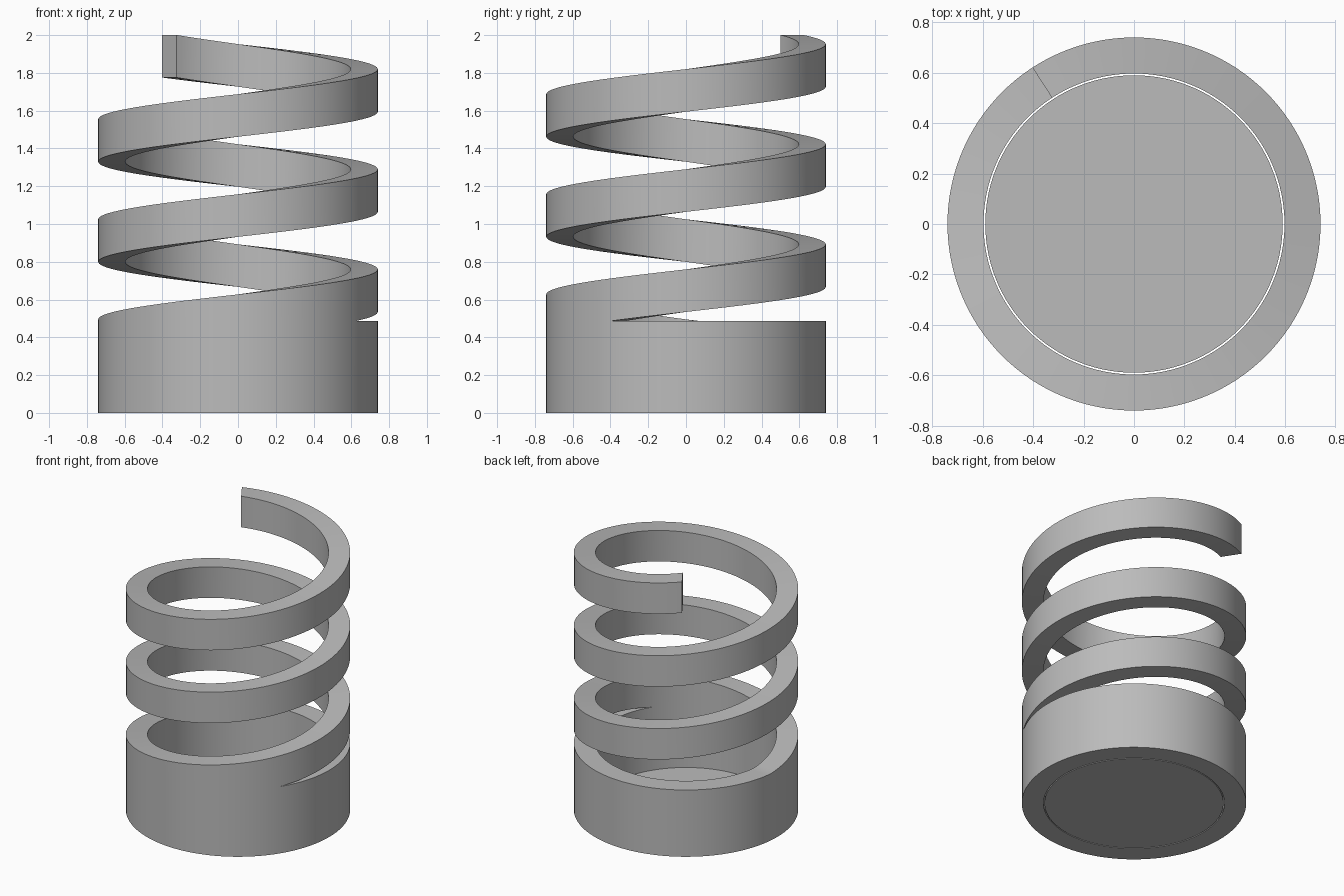
import bpy, bmesh
from math import sin, cos, radians, pi

cube = bpy.data.objects.get("Cube")
if cube:
    bpy.data.objects.remove(cube, do_unlink=True)

OUTER, INNER = 0.74, 0.597      # wall radii
BASE_TOP = 0.486                # flat rim of the base
SEGMENTS = 120                  # sides per turn
PITCH = 0.53                    # rise per turn
RISE = PITCH / SEGMENTS
STEPS = 343                     # coil length in segments
BURIED = 51                     # segments where the coil still rests on the base
START = radians(-186)

grey = bpy.data.materials.new("plain grey")
grey.use_nodes = True
colour = (0.5, 0.5, 0.5, 1)
grey.diffuse_color = colour
grey.node_tree.nodes["Principled BSDF"].inputs["Base Color"].default_value = colour


def finish(bm, name):
    """Turn a bmesh into a smooth-shaded grey object."""
    bmesh.ops.recalc_face_normals(bm, faces=bm.faces)
    mesh = bpy.data.meshes.new(name)
    bm.to_mesh(mesh)
    bm.free()
    mesh.materials.append(grey)
    obj = bpy.data.objects.new(name, mesh)
    bpy.context.collection.objects.link(obj)
    bpy.ops.object.select_all(action='DESELECT')
    obj.select_set(True)
    bpy.context.view_layer.objects.active = obj
    bpy.ops.object.shade_smooth_by_angle(angle=radians(30))
    return obj


bm = bmesh.new()
cache = {}


def vert(i, radius, z):
    """Shared vertex at an angular step, radius and height."""
    key = (i % SEGMENTS, radius, round(z, 5))
    if key not in cache:
        a = START + 2 * pi * i / SEGMENTS
        cache[key] = bm.verts.new((radius * cos(a), radius * sin(a), z))
    return cache[key]


def face(*verts):
    unique = list(dict.fromkeys(verts))
    if len(unique) > 2:
        bm.faces.new(unique)


def section(i, low, high):
    """Corners of the wall's cross-section, in order round it."""
    return [vert(i, OUTER, low), vert(i, OUTER, high),
            vert(i, INNER, high), vert(i, INNER, low)]


def join(s, t, skip=()):
    """Skin two sections; sides are outer, top, inner, bottom."""
    for k in range(4):
        if k not in skip:
            n = (k + 1) % 4
            face(s[k], s[n], t[n], t[k])


# Base ring, left open where the coil grows out of it
for i in range(SEGMENTS):
    join(section(i, 0, BASE_TOP), section(i + 1, 0, BASE_TOP),
         skip=(1,) if i < BURIED else ())


# Rising coil, its underside held at the rim until it lifts free
def coil_section(i):
    return section(i, BASE_TOP + RISE * max(0, i - BURIED), BASE_TOP + RISE * i)


for i in range(STEPS):
    join(coil_section(i), coil_section(i + 1), skip=(3,) if i < BURIED else ())
face(*coil_section(STEPS))

# Remove the seam between base and coil on the flush walls
seam = [vert_edge for r in (OUTER, INNER) for i in range(1, BURIED)
        if (vert_edge := bm.edges.get((vert(i, r, BASE_TOP), vert(i + 1, r, BASE_TOP))))]
bmesh.ops.dissolve_edges(bm, edges=seam, use_verts=False)
finish(bm, "spiral_spring")

# Thin floor disc, with a hairline gap to the ring
FLOOR_R, FLOOR_H = 0.59, 0.03
bm = bmesh.new()
bmesh.ops.create_cone(bm, cap_ends=True, segments=SEGMENTS, radius1=FLOOR_R,
                      radius2=FLOOR_R, depth=FLOOR_H)
bmesh.ops.translate(bm, verts=bm.verts, vec=(0, 0, FLOOR_H / 2))
finish(bm, "floor_disc")
